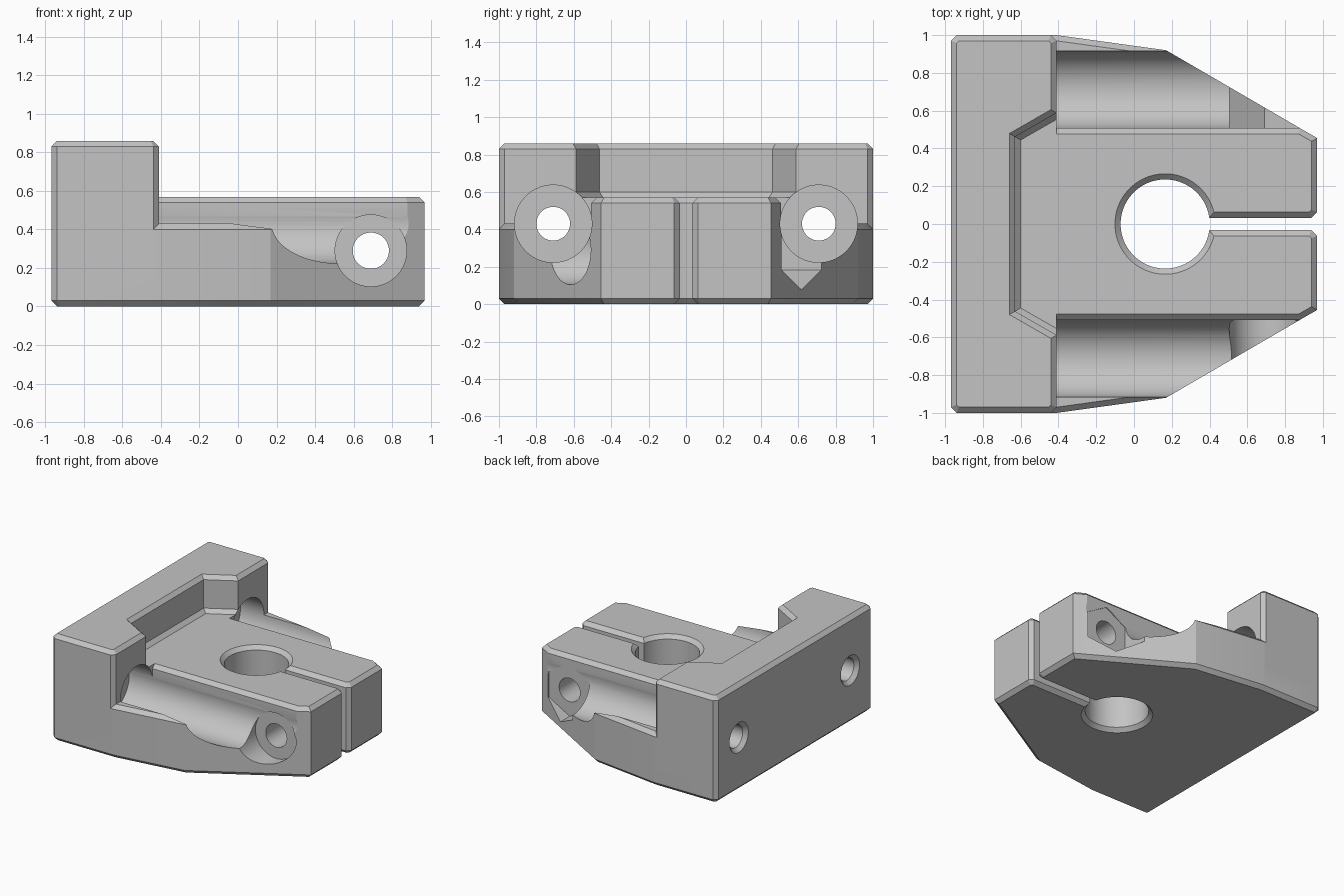
import bpy, bmesh, math
from mathutils import Matrix, Vector

if "Cube" in bpy.data.objects:
    bpy.data.objects.remove(bpy.data.objects["Cube"])

grey = bpy.data.materials.new("plain grey")
grey.diffuse_color = (0.55, 0.55, 0.55, 1)
grey.use_nodes = True
grey.node_tree.nodes["Principled BSDF"].inputs["Base Color"].default_value = grey.diffuse_color
C = 0.03  # chamfer size


def inset(pts, d):
    """Move every side of a counter-clockwise outline inwards by d."""
    out = []
    for i, p in enumerate(pts):
        p = Vector(p)
        a = (p - Vector(pts[i - 1])).normalized()
        b = (Vector(pts[(i + 1) % len(pts)]) - p).normalized()
        na, nb = Vector((-a.y, a.x)), Vector((-b.y, b.x))
        out.append(p + (na + nb) * d / (1 + na.dot(nb)))
    return out


def prism(name, outline, layers, matrix=Matrix()):
    """Stack the outline at (height, inset) layers and close the ends."""
    bm = bmesh.new()
    rings = [[bm.verts.new((p.x, p.y, z)) for p in inset(outline, d)] for z, d in layers]
    for lo, hi in zip(rings, rings[1:]):
        for i in range(len(lo)):
            j = (i + 1) % len(lo)
            bm.faces.new((lo[i], lo[j], hi[j], hi[i]))
    bm.faces.new(rings[0][::-1])
    bm.faces.new(rings[-1])
    bm.transform(matrix)
    bmesh.ops.recalc_face_normals(bm, faces=bm.faces)
    mesh = bpy.data.meshes.new(name)
    bm.to_mesh(mesh)
    bm.free()
    mesh.materials.append(grey)
    ob = bpy.data.objects.new(name, mesh)
    bpy.context.collection.objects.link(ob)
    return ob


def circle(r, n=64):
    return [(r * math.cos(2 * math.pi * (i + 0.5) / n), r * math.sin(2 * math.pi * (i + 0.5) / n))
            for i in range(n)]


def turned(name, steps, matrix):
    """Round tool from (position along axis, radius) steps."""
    return prism(name, circle(1), [(t, (1 - r) * math.cos(math.pi / 64)) for t, r in steps], matrix)


def combine(target, tool, operation):
    mod = target.modifiers.new(tool.name, 'BOOLEAN')
    mod.operation, mod.solver, mod.object = operation, 'EXACT', tool
    bpy.context.view_layer.update()
    deps = bpy.context.evaluated_depsgraph_get()
    mesh = bpy.data.meshes.new_from_object(target.evaluated_get(deps))
    target.modifiers.clear()
    target.data = mesh
    bpy.data.objects.remove(tool)


def mirrored(half):
    """Complete an outline given its -y half, in counter-clockwise order."""
    return half + [(x, -y) for x, y in reversed(half)]


# Lower body with the tapered wings
body = prism("clamp_body",
             mirrored([(-0.97, -0.97), (-0.94, -1), (-0.41, -1), (0.17, -0.92), (0.90, -0.495), (0.97, -0.455)]),
             [(0, C), (C, 0), (0.40, 0), (0.43, C)])

# Raised centre block around the bore
combine(body, prism("centre_block", mirrored([(-0.75, -0.507), (0.8795, -0.507), (0.90, -0.495), (0.97, -0.455)]),
                    [(0.15, 0), (0.54, 0), (0.57, C)]), 'UNION')

# Tall mounting block with the tapered pocket
block = prism("mounting_block",
              mirrored([(-0.97, -0.97), (-0.94, -1), (-0.44, -1), (-0.41, -0.97)]),
              [(0.2, 0), (0.83, 0), (0.86, C)])
combine(body, block, 'UNION')
combine(body, prism("pocket", mirrored([(-0.63, -0.462), (-0.30, -0.651)]),
                    [(0.57, C), (0.60, 0), (0.83, 0), (0.89, -2 * C)]), 'DIFFERENCE')

# Mounting screw channels, running through the mounting block
along_x = Matrix.Rotation(math.pi / 2, 4, 'Y')
for side in (-1, 1):
    combine(body, turned("screw_channel",
                         [(-1.0, 0.15), (-0.94, 0.09), (-0.62, 0.09), (-0.62, 0.207), (1.2, 0.207)],
                         Matrix.Translation((0, 0.71 * side, 0.43)) @ along_x), 'DIFFERENCE')

# Shaft bore and clamping slot, both chamfered
ends = [(-0.03, 2 * C), (C, 0), (0.54, 0), (0.60, 2 * C)]
combine(body, turned("shaft_bore", [(z, 0.236 + d) for z, d in ends],
                     Matrix.Translation((0.165, 0, 0))), 'DIFFERENCE')
combine(body, prism("clamp_slot", mirrored([(0.27, -0.033), (0.94, -0.033), (1.02, -0.113)]),
                    [(z, -d) for z, d in ends]), 'DIFFERENCE')

# Clamp screw hole with a round head recess and a hexagonal nut recess
along_y = Matrix.Translation((0.69, 0, 0.29)) @ Matrix.Rotation(-math.pi / 2, 4, 'X')
combine(body, turned("clamp_screw_hole", [(-1.2, 0.186), (-0.497, 0.186), (-0.497, 0.094), (1.2, 0.094)],
                     along_y), 'DIFFERENCE')
combine(body, prism("nut_recess", circle(0.213, 6), [(0.5, 0), (1.2, 0)],
                    along_y), 'DIFFERENCE')

# Smooth the round walls, keep the chamfers crisp
bpy.context.view_layer.objects.active = body
body.select_set(True)
bpy.ops.object.shade_smooth_by_angle(angle=math.radians(20))
